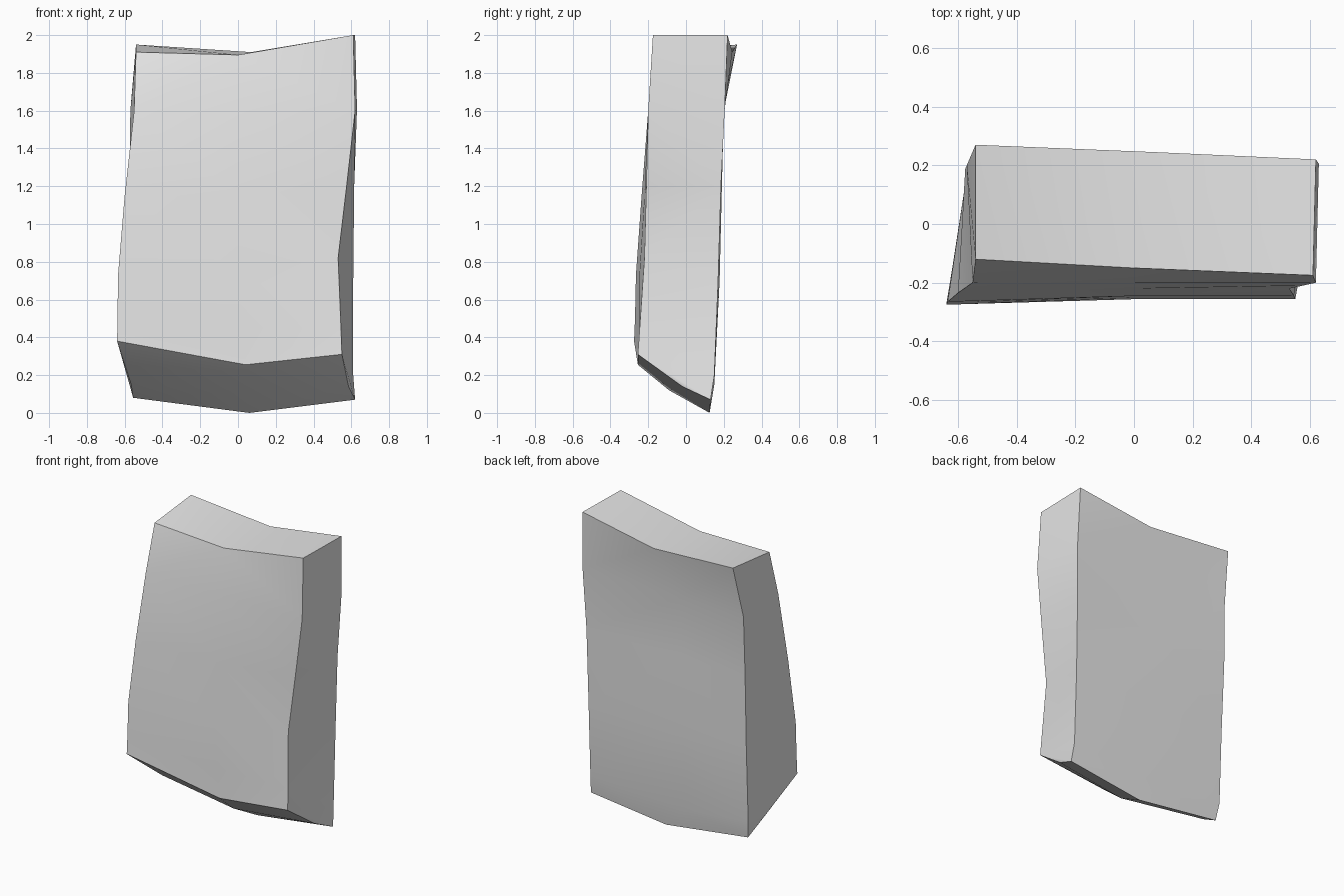
import bpy
import bmesh
import math

default_cube = bpy.data.objects.get("Cube")
if default_cube:
    bpy.data.objects.remove(default_cube, do_unlink=True)

# Single pale stone colour
stone = bpy.data.materials.new("pale_grey_stone")
stone.use_nodes = True
stone_colour = (0.8, 0.8, 0.8, 1)
stone.diffuse_color = stone_colour
for node in stone.node_tree.nodes:
    if node.type == "BSDF_PRINCIPLED":
        node.inputs["Base Color"].default_value = stone_colour

# Upright edge profiles, each listed from the bottom to the top
front_left = [(-.64, -.275, .38), (-.638, -.27, .5), (-.635, -.265, .73),
              (-.6, -.235, 1.15), (-.55, -.2, 1.6), (-.54, -.12, 1.91)]
front_middle = [(.04, -.255, .255), (.02, -.25, .45), (0, -.245, .75),
                (0, -.22, 1.15), (0, -.2, 1.6), (0, -.15, 1.895)]
front_right = [(.55, -.255, .31), (.545, -.245, .45), (.53, -.22, .82),
               (.575, -.21, 1.2), (.62, -.2, 1.6), (.61, -.175, 2)]
back_right = [(.62, .13, .07), (.61, .15, .2), (.61, .17, .7),
              (.615, .185, 1.2), (.63, .205, 1.61), (.62, .22, 2)]
back_middle = [(.06, .125, 0), (-.1, .15, .15), (-.1, .178, .7),
               (-.1, .19, 1.2), (-.1, .19, 1.6), (.07, .245, 1.91)]
back_left = [(-.555, .13, .08), (-.57, .15, .2), (-.57, .17, .7),
             (-.575, .19, 1.2), (-.57, .2, 1.6), (-.54, .27, 1.95)]

# Ridge crossing the slanted underside: left, middle, right
under_ridge = [(-.565, 0, .15), (.03, -.09, .12), (.585, -.02, .14)]


def add_points(bm, points):
    return [bm.verts.new(point) for point in points]


def add_strip(bm, first, second):
    """Join two rows of vertices with a row of quads."""
    for i in range(len(first) - 1):
        bm.faces.new((first[i], first[i + 1], second[i + 1], second[i]))


def build_stone_slab():
    bm = bmesh.new()
    profiles = (front_left, front_middle, front_right,
                back_right, back_middle, back_left)
    columns = [add_points(bm, profile) for profile in profiles]

    # Walls around the slab
    for i, column in enumerate(columns):
        add_strip(bm, column, columns[(i + 1) % len(columns)])

    # Sagging top
    top_front = [column[-1] for column in columns[:3]]
    top_back = [column[-1] for column in reversed(columns[3:])]
    add_strip(bm, top_front, top_back)

    # Chipped underside, closed at both ends
    bottom_front = [column[0] for column in columns[:3]]
    bottom_back = [column[0] for column in reversed(columns[3:])]
    ridge = add_points(bm, under_ridge)
    add_strip(bm, bottom_front, ridge)
    add_strip(bm, ridge, bottom_back)
    for end in (0, -1):
        bm.faces.new((bottom_front[end], ridge[end], bottom_back[end]))

    bmesh.ops.triangulate(bm, faces=bm.faces[:])
    bmesh.ops.recalc_face_normals(bm, faces=bm.faces[:])
    mesh = bpy.data.meshes.new("stone_slab")
    bm.to_mesh(mesh)
    bm.free()
    mesh.materials.append(stone)
    slab = bpy.data.objects.new("stone_slab", mesh)
    bpy.context.collection.objects.link(slab)
    return slab


slab = build_stone_slab()

# Soft worn faces with crisp outer edges
bpy.ops.object.select_all(action="DESELECT")
slab.select_set(True)
bpy.context.view_layer.objects.active = slab
bpy.ops.object.shade_smooth_by_angle(angle=math.radians(30))
